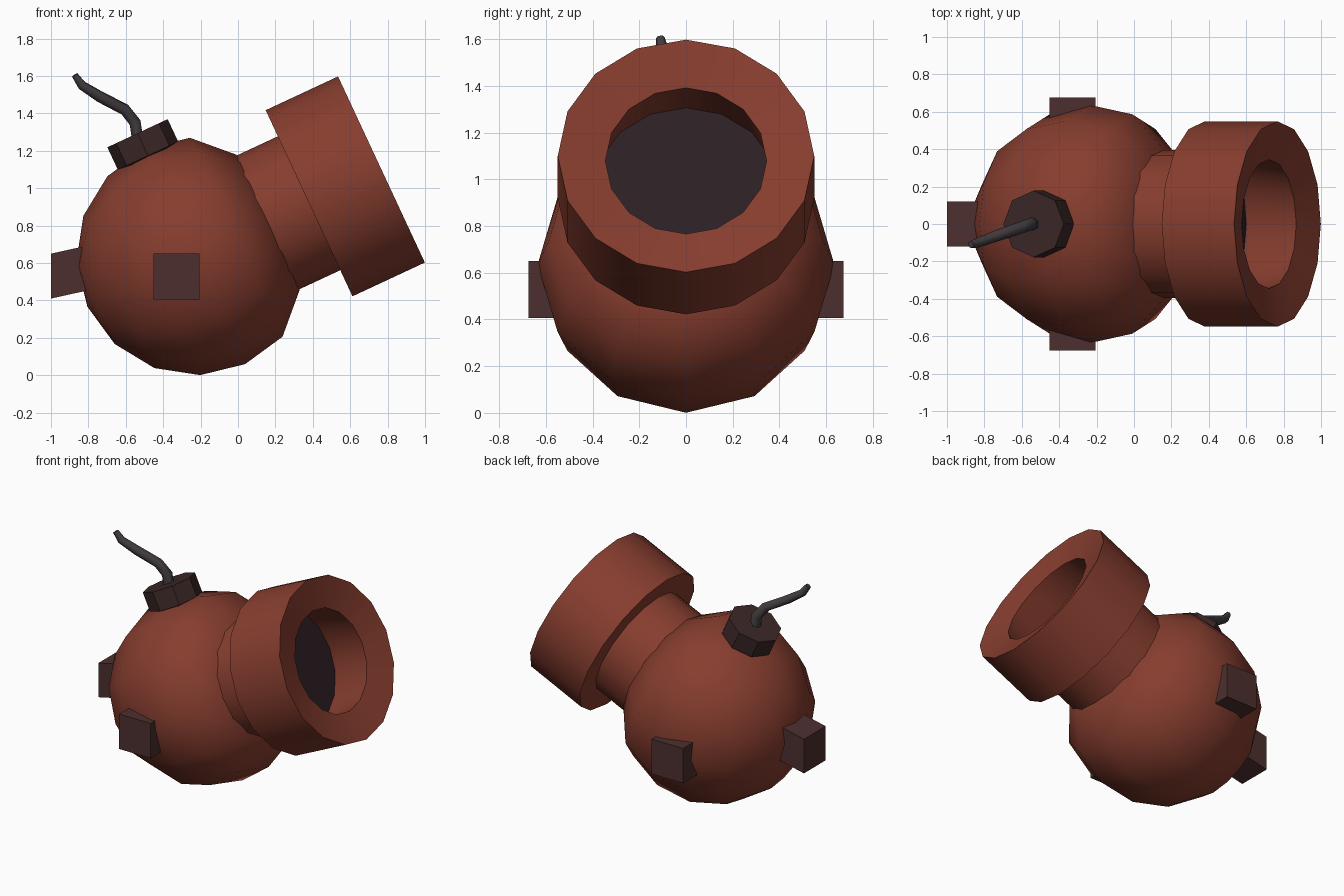
import bpy, bmesh, math
from mathutils import Matrix, Vector

if "Cube" in bpy.data.objects:
    bpy.data.objects.remove(bpy.data.objects["Cube"])

CENTRE = Vector((-0.23, 0, 0.635))
R = 0.635


def material(name, rgb):
    m = bpy.data.materials.new(name)
    m.diffuse_color = (*rgb, 1)
    m.use_nodes = True
    m.node_tree.nodes["Principled BSDF"].inputs["Base Color"].default_value = m.diffuse_color
    return m


CLAY = material("clay_red", (0.24, 0.047, 0.028))
PEG = material("dark_red", (0.075, 0.028, 0.028))
CAP = material("dark_brown", (0.045, 0.02, 0.02))
FUSE = material("dark_grey", (0.055, 0.047, 0.052))
BORE = material("bore_black", (0.025, 0.014, 0.017))


def finish(name, bm, mat, smooth=None):
    bmesh.ops.remove_doubles(bm, verts=bm.verts, dist=1e-5)
    bmesh.ops.recalc_face_normals(bm, faces=bm.faces)
    me = bpy.data.meshes.new(name)
    bm.to_mesh(me)
    bm.free()
    me.materials.append(mat)
    ob = bpy.data.objects.new(name, me)
    bpy.context.collection.objects.link(ob)
    if smooth:
        bpy.ops.object.select_all(action='DESELECT')
        ob.select_set(True)
        bpy.context.view_layer.objects.active = ob
        bpy.ops.object.shade_smooth_by_angle(angle=math.radians(smooth))
    return ob


def lathe(name, profile, sides, tilt, mat, smooth=None):
    """Spin (radius, distance) points about an axis through the body centre."""
    bm = bmesh.new()
    verts = [bm.verts.new((r, 0, t)) for r, t in profile]
    edges = [bm.edges.new(p) for p in zip(verts, verts[1:])]
    bmesh.ops.spin(bm, geom=verts + edges, cent=(0, 0, 0), axis=(0, 0, 1),
                   angle=math.tau, steps=sides, use_duplicate=False)
    bm.transform(Matrix.Translation(CENTRE) @ Matrix.Rotation(math.radians(tilt), 4, 'Y'))
    return finish(name, bm, mat, smooth)


# Round body: sphere rings along the barrel axis, pinched in where the neck starts
body = [(R * math.cos(a), R * math.sin(a))
        for a in (math.radians(-90 + 22.5 * i) for i in range(6))]
body[0] = (0, -R)
lathe("body", body + [(0.40, 0.43), (0, 0.46)], 12, 65, CLAY, 50)

# Barrel neck, flared muzzle with dished face, and bore floor
lathe("neck", [(0.395, 0.36), (0.395, 0.70)], 16, 65, CLAY, 40)
lathe("muzzle", [(0.37, 0.673), (0.549, 0.673), (0.549, 1.10), (0.345, 1.05),
                 (0.40, 0.73)], 16, 65, CLAY, 30)
lathe("bore_floor", [(0, 0.73), (0.40, 0.73)], 16, 65, BORE)

# Fuse cap
lathe("fuse_cap", [(0, 0.55), (0.178, 0.595), (0.178, 0.727), (0, 0.727)], 8, -25, CAP)


# Square pegs on the sides and back
def peg(name, centre, size, shear=0):
    bm = bmesh.new()
    bmesh.ops.create_cube(bm, size=1)
    for v in bm.verts:
        v.co = Vector(centre) + Vector([c * s for c, s in zip(v.co, size)])
        v.co.z += shear * (v.co.x + 1)
    finish(name, bm, PEG)


for side, y in (("front", -1), ("back", 1)):
    peg(side + "_peg", (-0.328, y * 0.575, 0.528), (0.245, 0.2, 0.245))
peg("rear_peg", (-0.86, 0, 0.53), (0.28, 0.24, 0.24), 0.22)

# Bent, tapering fuse
path = [(-0.535, 0, 1.25, 1.1), (-0.55, 0, 1.35, 1.1), (-0.605, -0.02, 1.42, 1.05),
        (-0.74, -0.065, 1.49, 1), (-0.835, -0.10, 1.55, 0.85), (-0.873, -0.11, 1.605, 0.6)]
curve = bpy.data.curves.new("fuse", 'CURVE')
curve.dimensions = '3D'
curve.bevel_depth = 0.032
curve.bevel_resolution = 1
curve.use_fill_caps = True
spline = curve.splines.new('POLY')
spline.points.add(len(path) - 1)
for p, (x, y, z, r) in zip(spline.points, path):
    p.co = (x, y, z, 1)
    p.radius = r
curve.materials.append(FUSE)
bpy.context.collection.objects.link(bpy.data.objects.new("fuse", curve))
